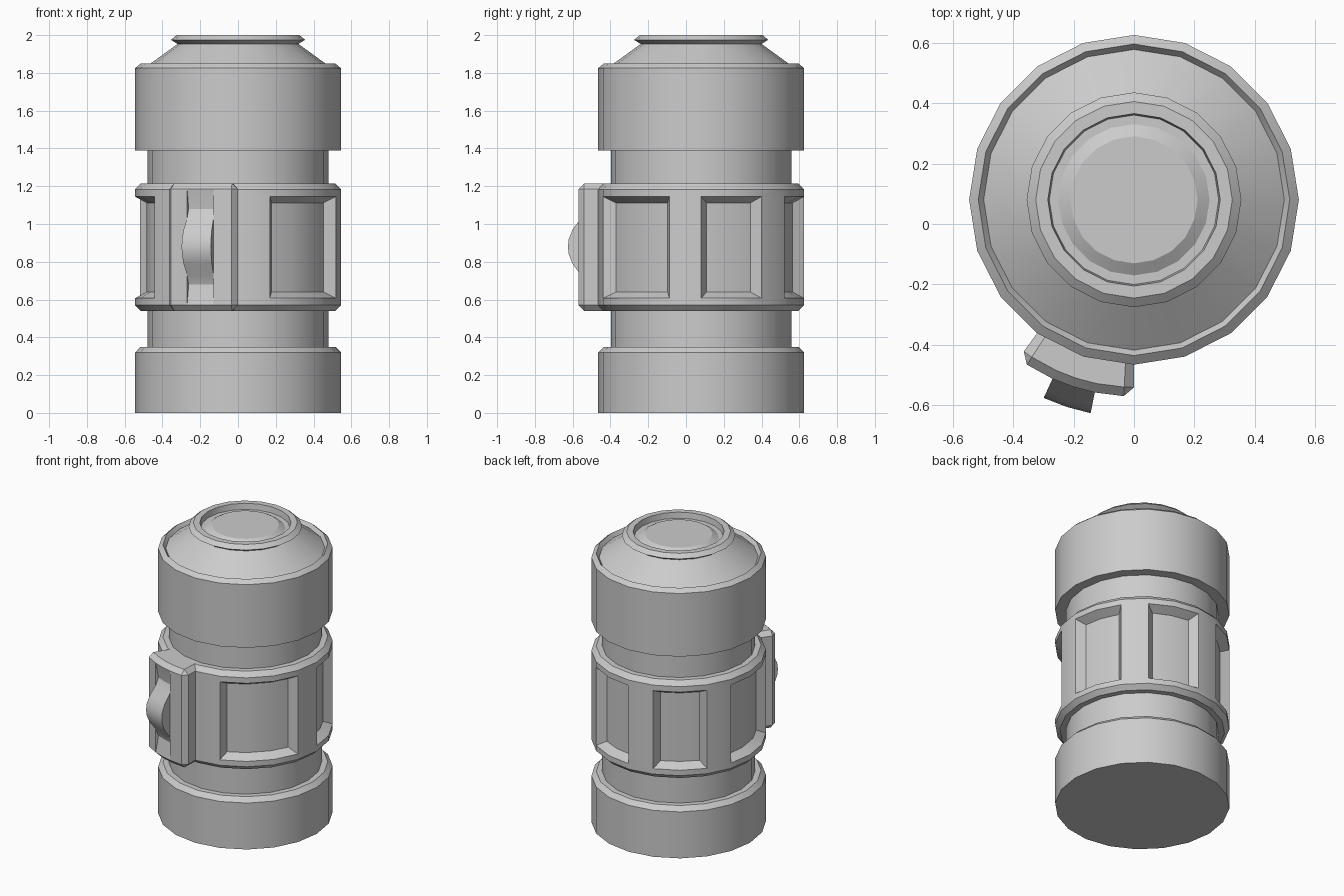
import bpy, bmesh, math

if "Cube" in bpy.data.objects:
    bpy.data.objects.remove(bpy.data.objects["Cube"])

SEG = 20
STEP = 2 * math.pi / SEG
CENTRE_Y = 0.08


def finish(bm, name):
    bmesh.ops.remove_doubles(bm, verts=bm.verts, dist=1e-4)
    bmesh.ops.recalc_face_normals(bm, faces=bm.faces)
    me = bpy.data.meshes.new(name)
    bm.to_mesh(me)
    bm.free()
    ob = bpy.data.objects.new(name, me)
    ob.location.y = CENTRE_Y
    bpy.context.collection.objects.link(ob)
    bpy.ops.object.select_all(action='DESELECT')
    ob.select_set(True)
    bpy.context.view_layer.objects.active = ob
    bpy.ops.object.shade_smooth_by_angle(angle=math.radians(25))
    return ob


def polar(r, a, z):
    return (r * math.cos(a), r * math.sin(a), z)


def lathe(profile):
    """Revolve (radius, z) points; both ends lie on the axis."""
    bm = bmesh.new()
    bm_rings = [[bm.verts.new(polar(r, i * STEP, z)) for i in range(SEG)]
                for r, z in profile]
    for lo, hi in zip(bm_rings, bm_rings[1:]):
        for i in range(SEG):
            j = (i + 1) % SEG
            bm.faces.new((lo[i], lo[j], hi[j], hi[i]))
    # close each end with a flat cap
    bm.faces.new(bm_rings[0][::-1])
    bm.faces.new(bm_rings[-1])
    return bm


# Base cup
finish(lathe([(.545, 0), (.545, .32), (.515, .35), (.40, .35)]), "base")

# Inner core showing as the two necks
finish(lathe([(.478, .33), (.478, 1.41)]), "core")

# Head with grooved shoulder, flared rim and raised top button
finish(lathe([(.47, 1.39), (.545, 1.39), (.545, 1.825), (.515, 1.85),
              (.497, 1.825), (.32, 1.953), (.355, 1.975), (.325, 2.0),
              (.285, 2.0), (.28, 1.96), (.25, 1.96), (.21, 1.985)]), "head")

# Collar with recessed windows
bm = lathe([(.47, .54), (.515, .54), (.545, .57), (.545, .607),
            (.545, 1.145), (.545, 1.183), (.515, 1.215), (.47, 1.215)])
bm.normal_update()
band = {}
for f in bm.faces:
    c = f.calc_center_median()
    if abs(c.z - .876) < .02 and c.xy.length > .5:
        band[int((math.atan2(c.y, c.x) % (2 * math.pi)) / STEP)] = f
for run in [(16, 17, 18), (0, 1), (3, 4), (6, 7), (9, 10, 11)]:
    faces = [band[i] for i in run]
    bmesh.ops.inset_region(bm, faces=faces, thickness=.033, depth=0,
                           use_even_offset=True, use_boundary=True)
    for v in {v for f in faces for v in f.verts}:
        k = .485 / v.co.xy.length
        v.co.x *= k
        v.co.y *= k
finish(bm, "collar")

# Clasp: block on the collar with a wavy thumb strip down its middle
rows = [(.54, None), (.57, .65), (.62, .64), (.68, .63), (.73, .65),
        (.79, .695), (.84, .715), (.88, .72), (.92, .715), (.97, .695),
        (1.03, .65), (1.08, .63), (1.14, .64), (1.185, .65), (1.215, None)]
bm = bmesh.new()
sections = []
for z, strip in rows:
    if strip is None:      # bevelled top and bottom rims
        out, edge, strip, wide = .62, .62, .62, 15
    else:
        out, edge, strip, wide = .65, .62, strip, 18
    half = [(.50, wide), (edge, wide), (out, 15), (out, 6.5), (strip, 6.5)]
    pts = [(r, -a) for r, a in half] + [(strip, 0)] + \
          [(r, a) for r, a in reversed(half)]
    sections.append([bm.verts.new(polar(r, math.radians(252 + a), z))
                     for r, a in pts])
for lo, hi in zip(sections, sections[1:]):
    n = len(lo)
    for i in range(n):
        j = (i + 1) % n
        bm.faces.new((lo[i], lo[j], hi[j], hi[i]))
bm.faces.new(sections[0][::-1])
bm.faces.new(sections[-1])
bmesh.ops.dissolve_degenerate(bm, dist=1e-4, edges=bm.edges)
finish(bm, "clasp")
